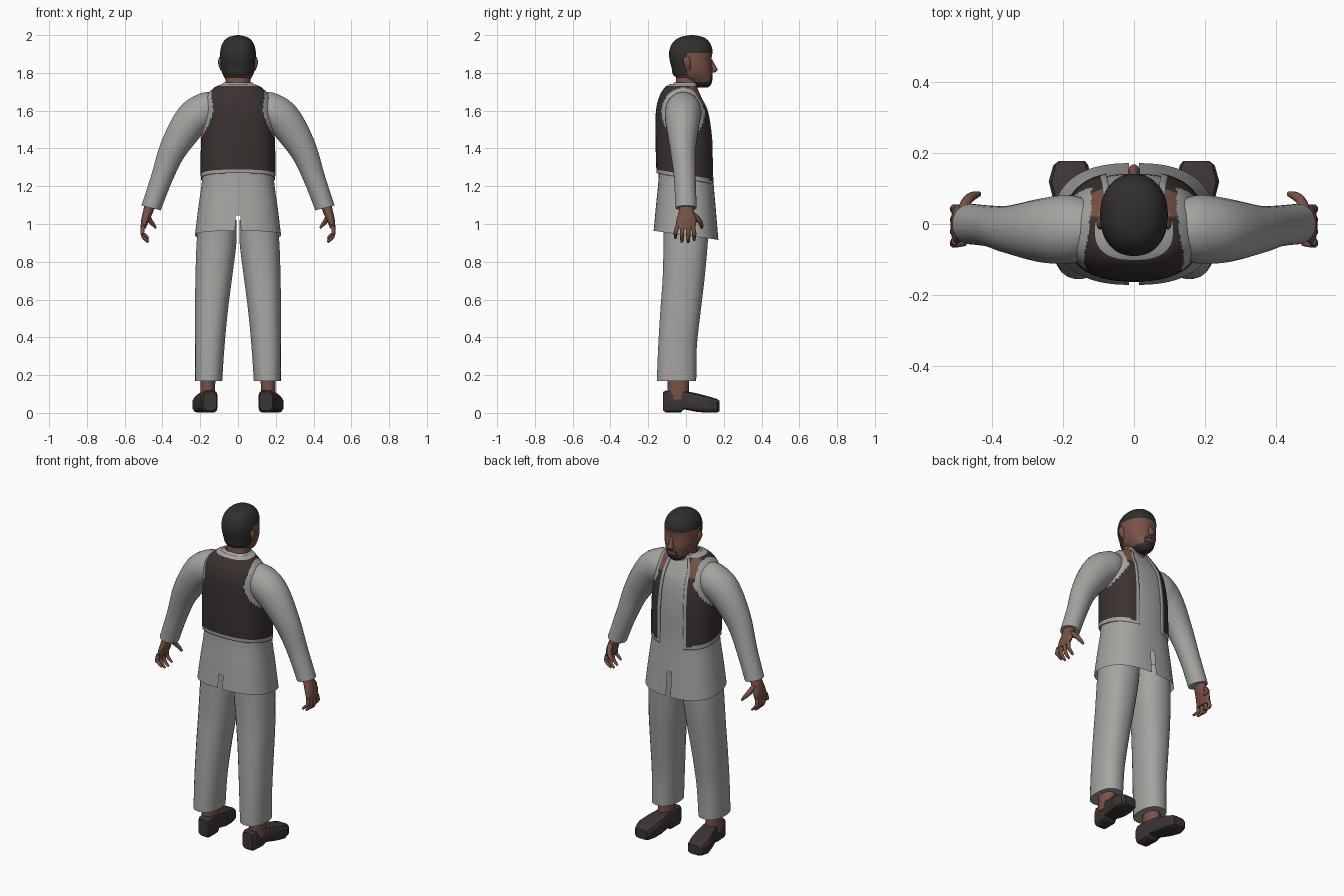
import bpy, bmesh, math
from mathutils import Vector


def material(name, r, g, b):
    m = bpy.data.materials.new(name)
    m.diffuse_color = (r, g, b, 1)
    return m


CLOTH = material("grey_cloth", 0.37, 0.37, 0.355)
VEST = material("dark_brown_vest", 0.043, 0.032, 0.031)
SKIN = material("brown_skin", 0.19, 0.085, 0.062)
HAIR = material("black_hair", 0.031, 0.027, 0.027)
SHOE = material("shoe_leather", 0.045, 0.034, 0.036)


def spline(p0, p1, p2, p3, t):
    return [0.5 * (2 * b + (c - a) * t + (2 * a - 5 * b + 4 * c - d) * t * t
                   + (3 * b - a - 3 * c + d) * t ** 3)
            for a, b, c, d in zip(p0, p1, p2, p3)]


def loft(name, keys, mats, n=24, steps=4, power=2.0, rule=None,
         mirror=False, caps=True, smooth=50):
    """Skin through rings (x, y, z, radius_u, radius_v, tilt_u, tilt_v).
    rule(center, angle) gives a material index, or None to remove a face."""
    rings = []
    for i in range(len(keys) - 1):
        around = [keys[min(max(j, 0), len(keys) - 1)] for j in range(i - 1, i + 3)]
        rings += [spline(*around, s / steps) for s in range(steps)]
    rings.append(keys[-1])
    bm = bmesh.new()
    rows = []
    for x, y, z, ru, rv, a, b in rings:
        a, b = math.radians(a), math.radians(b)
        u, v = Vector((math.cos(a), 0, math.sin(a))), Vector((0, math.cos(b), math.sin(b)))
        row = []
        for k in range(n):
            t = 2 * math.pi * (k + 0.5) / n
            c, s = math.cos(t), math.sin(t)
            c = math.copysign(abs(c) ** (2 / power), c)
            s = math.copysign(abs(s) ** (2 / power), s)
            row.append(bm.verts.new(Vector((x, y, z)) + u * ru * c + v * rv * s))
        rows.append(row)
    drop = []
    for low, high in zip(rows, rows[1:]):
        for k in range(n):
            j = (k + 1) % n
            f = bm.faces.new((low[k], low[j], high[j], high[k]))
            if rule:
                index = rule(f.calc_center_median(), 2 * math.pi * (k + 1) / n)
                if index is None:
                    drop.append(f)
                else:
                    f.material_index = index
    if caps:
        for row in (rows[0], rows[-1]):
            f = bm.faces.new(row)
            if rule:
                f.material_index = rule(f.calc_center_median(), 0) or 0
    bmesh.ops.recalc_face_normals(bm, faces=bm.faces)
    bmesh.ops.delete(bm, geom=drop, context='FACES')
    me = bpy.data.meshes.new(name)
    bm.to_mesh(me)
    bm.free()
    for m in mats:
        me.materials.append(m)
    if smooth:
        me.polygons.foreach_set("use_smooth", [True] * len(me.polygons))
        me.set_sharp_from_angle(angle=math.radians(smooth))
    ob = bpy.data.objects.new(name, me)
    bpy.context.collection.objects.link(ob)
    if mirror:
        ob.modifiers.new("mirror", 'MIRROR').use_mirror_merge = False
    return ob


# Trousers, ankles and shoes
loft("trouser_leg", [
    (.156, -.05, .17, .073, .105, 0, 0), (.15, -.045, .35, .079, .103, 0, 0),
    (.14, -.028, .55, .088, .108, 0, 0), (.128, -.012, .72, .098, .112, 0, 0),
    (.114, -.002, .9, .106, .118, 0, 0), (.108, 0, 1.02, .1, .12, 0, 0)],
    [CLOTH], power=2.3, mirror=True)
loft("ankle", [
    (.16, -.04, .07, .04, .058, 0, 0), (.16, -.042, .25, .042, .058, 0, 0)],
    [SKIN], n=12, steps=1, mirror=True)
loft("shoe", [
    (.148, -.122, .062, .034, .05, 0, 90), (.15, -.105, .06, .043, .06, 0, 90),
    (.152, -.03, .06, .045, .06, 0, 90), (.158, -.01, .068, .046, .05, 0, 90),
    (.168, .06, .054, .058, .05, 0, 90), (.178, .12, .044, .063, .044, 0, 90),
    (.178, .165, .038, .05, .036, 0, 90), (.175, .177, .036, .038, .028, 0, 90)],
    [SHOE], n=12, steps=1, power=4, mirror=True, smooth=25)


# Shirt, slit at the middle of the hem, with bare patches beside the collar
def shirt_rule(c, t):
    if abs(c.x) < .008 and c.z < 1.05:
        return None
    return 0


loft("shirt", [
    (0, 0, .94, .228, .173, 0, -8), (0, 0, 1.08, .211, .16, 0, -6),
    (0, 0, 1.25, .189, .145, 0, -4), (0, -.005, 1.45, .185, .143, 0, 0),
    (0, -.015, 1.59, .173, .132, 0, 0), (0, -.025, 1.67, .158, .104, 0, 0),
    (0, -.022, 1.715, .115, .078, 0, 0), (0, 0, 1.75, .073, .06, 0, 0)],
    [CLOTH], n=96, steps=6, power=2.5, rule=shirt_rule, caps=False)


# Open waistcoat with pale trim
def vest_rule(c, t):
    side, front = abs(math.cos(t)), math.sin(t) > 0
    if front and side < .32:
        return None
    hole = ((c.y + .015) / .105) ** 2 + ((c.z - 1.59) / .12) ** 2
    trim = front and side < .40
    trim = trim or c.z < 1.262 - .2 * (c.y + .01)
    trim = trim or (abs(c.x) > .12 and hole < 1.2) or c.z > 1.732
    if trim:
        return 0
    if c.y > .02 and c.z > 1.635 and .075 < abs(c.x) < .155:
        return 2
    return 1


vest = loft("waistcoat", [
    (0, -.004, 1.24, .197, .155, 0, -11), (0, -.006, 1.33, .198, .154, 0, -6),
    (0, -.008, 1.45, .195, .153, 0, 0), (0, -.018, 1.59, .184, .142, 0, 0),
    (0, -.028, 1.67, .17, .115, 0, 0), (0, -.025, 1.722, .126, .088, 0, 0),
    (0, -.01, 1.742, .082, .07, 0, 0)],
    [CLOTH, VEST, SKIN], n=128, steps=9, power=2.5, rule=vest_rule, caps=False)
thick = vest.modifiers.new("thickness", 'SOLIDIFY')
thick.thickness = .008
thick.offset = -1

# Sleeves
loft("sleeve", [
    (.13, -.015, 1.605, .095, .085, 88, 0), (.185, -.015, 1.592, .1, .097, 78, 0),
    (.258, -.018, 1.535, .096, .09, 54, 0), (.347, -.016, 1.39, .073, .068, 30, 0),
    (.405, -.006, 1.24, .058, .058, 22, 0), (.46, 0, 1.085, .053, .057, 14, 0)],
    [CLOTH], steps=5, mirror=True)

# Hands with four curled fingers and a thumb
loft("palm", [
    (.458, .002, 1.13, .03, .036, 10, 0), (.475, .002, 1.07, .027, .04, 12, 0),
    (.492, .002, 1.02, .021, .054, 12, 0), (.502, -.004, .975, .014, .053, 0, 0)],
    [SKIN], n=16, mirror=True)
for i, (y, tip) in enumerate([(-.046, .925), (-.018, .905), (.01, .903), (.036, .915)]):
    out = y * 1.2
    loft(f"finger_{i + 1}", [
        (.502, y, .99, .012, .013, 0, 0), (.507, out, .955, .011, .012, 0, 0),
        (.497, out, tip + .022, .01, .011, -25, 0), (.474, out, tip, .006, .007, -50, 0)],
        [SKIN], n=8, steps=2, mirror=True)
loft("thumb", [
    (.482, .035, 1.06, .014, .016, 0, 0), (.47, .065, 1.025, .015, .016, -25, 0),
    (.45, .08, .998, .011, .012, -35, 0), (.434, .084, .978, .006, .007, -40, 0)],
    [SKIN], n=8, steps=3, mirror=True)

# Neck
loft("neck", [
    (0, .0, 1.67, .075, .062, 0, 0), (0, .005, 1.75, .066, .06, 0, 0),
    (0, .02, 1.83, .066, .066, 0, 0)], [SKIN], mirror=False)


# Head with cropped hair, moustache and short beard
def head_rule(c, t):
    line = 1.905 if c.y > .01 else 1.785
    if c.z > line:
        return 1
    if c.y > .1 and abs(c.x) < .036:
        goatee = c.z < 1.768
        moustache = 1.782 < c.z < 1.797
        corners = c.z < 1.79 and abs(c.x) > .025
        if goatee or moustache or corners:
            return 1
    if c.y > .03 and c.z < 1.752:
        return 1
    return 0


loft("head", [
    (0, .085, 1.722, .025, .03, 0, 0), (0, .08, 1.738, .045, .052, 0, 0),
    (0, .055, 1.765, .065, .085, 0, 0), (0, .036, 1.79, .08, .104, 0, 0),
    (0, .032, 1.825, .09, .108, 0, 0), (0, .024, 1.875, .095, .112, 0, 0),
    (0, .026, 1.92, .093, .114, 0, 0), (0, .028, 1.96, .08, .098, 0, 0),
    (0, .03, 1.988, .052, .064, 0, 0), (0, .03, 2.0, .008, .01, 0, 0)],
    [SKIN, HAIR], n=72, steps=6, power=2.2, rule=head_rule)
loft("nose", [
    (0, .13, 1.872, .008, .008, 0, 0), (0, .142, 1.838, .011, .015, 0, 0),
    (0, .146, 1.815, .018, .022, 0, 0), (0, .138, 1.802, .014, .014, 0, 0)],
    [SKIN], n=12)
loft("ear", [
    (.086, .012, 1.812, .006, .008, 0, 0), (.093, .008, 1.835, .009, .016, 0, 0),
    (.096, .004, 1.862, .01, .02, 0, 0), (.092, .004, 1.885, .007, .012, 0, 0)],
    [SKIN], n=12, mirror=True)
